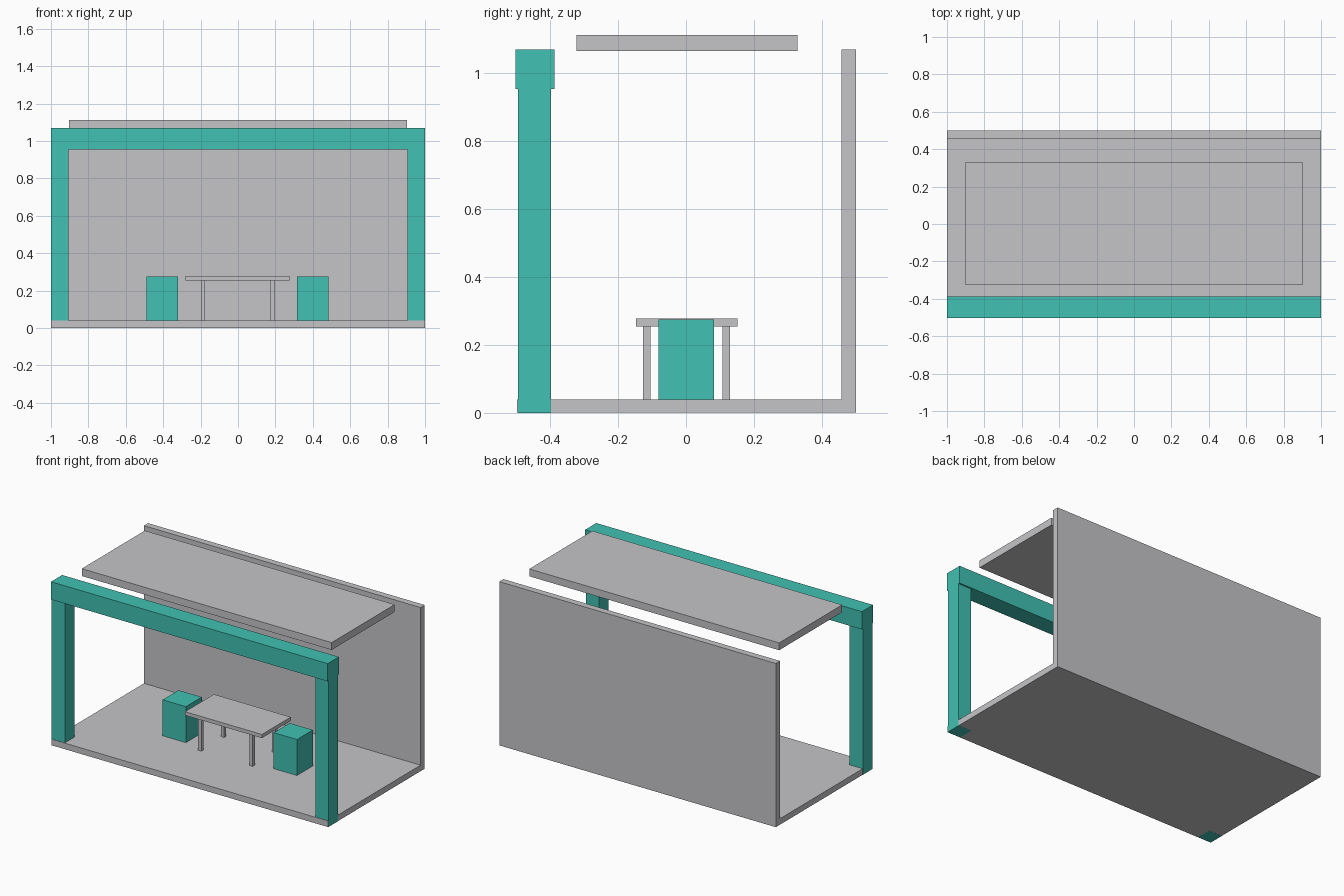
import bpy

if "Cube" in bpy.data.objects:
    bpy.data.objects.remove(bpy.data.objects["Cube"])


def material(name, rgb):
    m = bpy.data.materials.new(name)
    m.diffuse_color = (*rgb, 1.0)
    m.use_nodes = True
    m.node_tree.nodes["Principled BSDF"].inputs["Base Color"].default_value = m.diffuse_color
    return m


grey = material("light_grey", (0.558, 0.558, 0.584))
teal = material("teal", (0.053, 0.533, 0.445))


def box(name, x, y, z, mat):
    """Box from (min, max) ranges on each axis."""
    bpy.ops.mesh.primitive_cube_add(size=1)
    o = bpy.context.object
    o.name = o.data.name = name
    for v in o.data.vertices:
        v.co = [r[0] if c < 0 else r[1] for c, r in zip(v.co, (x, y, z))]
    o.data.materials.append(mat)
    return o


# Shell: floor, back wall and floating roof panel
box("floor", (-0.9995, 0.9995), (-0.498, 0.5), (0.0005, 0.04), grey)
box("back_wall", (-0.9995, 0.9995), (0.457, 0.5), (0.04, 1.07), grey)
box("roof_panel", (-0.903, 0.903), (-0.323, 0.328), (1.065, 1.113), grey)

# Front frame: posts reach through the floor, beam rests on top
for side, x in (("left", (-1.0, -0.905)), ("right", (0.905, 1.0))):
    box(f"{side}_post", x, (-0.495, -0.397), (0, 0.955), teal)
box("front_beam", (-1, 1), (-0.502, -0.387), (0.954, 1.07), teal)

# Table
box("table_top", (-0.28, 0.276), (-0.147, 0.151), (0.254, 0.278), grey)
for side, x in (("left", (-0.199, -0.176)), ("right", (0.172, 0.195))):
    for end, y in (("front", (-0.127, -0.105)), ("back", (0.107, 0.129))):
        box(f"table_leg_{end}_{side}", x, y, (0.04, 0.254), grey)

# Stools
for side, x in (("left", (-0.488, -0.32)), ("right", (0.315, 0.483))):
    box(f"{side}_stool", x, (-0.081, 0.083), (0.04, 0.275), teal)
